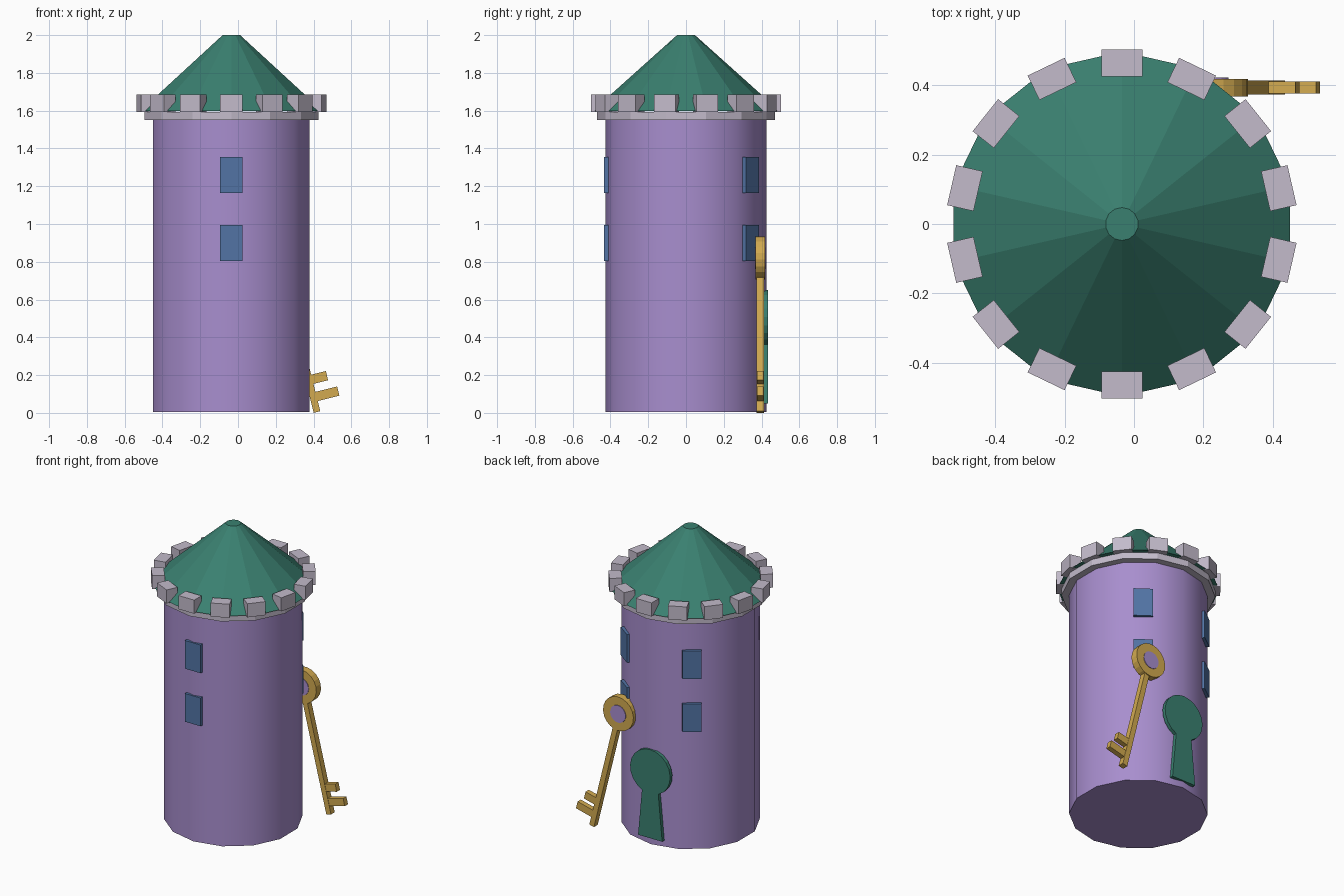
import bpy, bmesh, math
from mathutils import Matrix, Vector

if "Cube" in bpy.data.objects:
    bpy.data.objects.remove(bpy.data.objects["Cube"])

CX = -0.035          # tower axis
SIDES = 14


def material(name, r, g, b):
    lin = [((c / 255 + 0.055) / 1.055) ** 2.4 for c in (r, g, b)]
    m = bpy.data.materials.new(name)
    m.diffuse_color = (*lin, 1)
    m.use_nodes = True
    m.node_tree.nodes["Principled BSDF"].inputs["Base Color"].default_value = m.diffuse_color
    return m


PURPLE = material("purple", 168, 142, 206)
GREY = material("pale_grey", 195, 187, 203)
GREEN = material("green", 58, 128, 112)
BLUE = material("blue", 82, 116, 165)
GOLD = material("gold", 210, 170, 80)


def finish(name, bm, mat, smooth=False):
    bmesh.ops.recalc_face_normals(bm, faces=bm.faces)
    me = bpy.data.meshes.new(name)
    bm.to_mesh(me)
    bm.free()
    me.materials.append(mat)
    ob = bpy.data.objects.new(name, me)
    bpy.context.collection.objects.link(ob)
    if smooth:
        bpy.ops.object.select_all(action='DESELECT')
        ob.select_set(True)
        bpy.context.view_layer.objects.active = ob
        bpy.ops.object.shade_smooth_by_angle(angle=math.radians(32))
    return ob


def circle(r, n, start=90, cx=0, cy=0):
    return [(cx + r * math.cos(math.radians(start + 360 * i / n)),
             cy + r * math.sin(math.radians(start + 360 * i / n))) for i in range(n)]


def frustum(name, r0, r1, z0, z1, mat, smooth=False):
    bm = bmesh.new()
    lo = [bm.verts.new((x + CX, y, z0)) for x, y in circle(r0, SIDES)]
    hi = [bm.verts.new((x + CX, y, z1)) for x, y in circle(r1, SIDES)]
    bm.faces.new(lo)
    bm.faces.new(hi)
    for i in range(SIDES):
        j = (i + 1) % SIDES
        bm.faces.new((lo[i], lo[j], hi[j], hi[i]))
    return finish(name, bm, mat, smooth)


def box(name, size, matrix, mat):
    bm = bmesh.new()
    bmesh.ops.create_cube(bm, size=1, matrix=matrix @ Matrix.Diagonal((*size, 1)))
    return finish(name, bm, mat)


def around(deg, r, z):
    """Frame on the tower: local x points outward, y along the wall."""
    return (Matrix.Translation((CX, 0, z)) @ Matrix.Rotation(math.radians(deg), 4, 'Z')
            @ Matrix.Translation((r, 0, 0)))


def plate(name, pts, y0, y1, mat):
    """Outline in x and z, extruded along y."""
    bm = bmesh.new()
    f = bm.faces.new([bm.verts.new((x, y0, z)) for x, z in pts])
    ext = bmesh.ops.extrude_face_region(bm, geom=[f])
    bmesh.ops.translate(bm, vec=(0, y1 - y0, 0),
                        verts=[v for v in ext['geom'] if isinstance(v, bmesh.types.BMVert)])
    return finish(name, bm, mat)


# Tower body, cornice and roof
frustum("tower_wall", 0.425, 0.425, 0.006, 1.56, PURPLE, smooth=True)
frustum("cornice", 0.472, 0.472, 1.55, 1.594, GREY)
frustum("roof", 0.497, 0.0475, 1.597, 2.0, GREEN)

# Battlement blocks
for k in range(SIDES):
    box(f"battlement_{k + 1}", (0.078, 0.118, 0.092),
        around(90 + 360 * k / SIDES, 0.464, 1.639), GREY)

# Windows: three columns of two
for c, deg in enumerate((-90, 54, 126)):
    for r, z in enumerate((0.90, 1.259)):
        box(f"window_{c + 1}_{r + 1}", (0.024, 0.118, 0.191), around(deg, 0.422, z), BLUE)

# Keyhole door on the back: round head with a flared stem
head = [(CX + 0.15 * math.cos(math.radians(a)), 0.5 + 0.15 * math.sin(math.radians(a)))
        for a in [-66 + 312 * i / 18 for i in range(19)]]
plate("keyhole_door", head + [(CX - 0.09, 0.05), (CX + 0.09, 0.05)], 0.41, 0.434, GREEN)

# Key leaning beside the tower; local x runs along the teeth, local z up the shaft
KEY = Matrix.Translation((0.215, 0.393, 0.819)) @ Matrix.Rotation(math.radians(-14), 4, 'Y')

# Key bow: flat ring
bm = bmesh.new()
N = 20
loops = [[bm.verts.new((x, y, z)) for x, z in circle(r, N)]
         for r, y in ((0.114, -0.025), (0.114, 0.025), (0.058, 0.025), (0.058, -0.025))]
for a in range(4):
    p, q = loops[a], loops[(a + 1) % 4]
    for i in range(N):
        j = (i + 1) % N
        bm.faces.new((p[i], p[j], q[j], q[i]))
bow = finish("key_bow", bm, GOLD)
bow.matrix_world = KEY

# Key gem filling the bow
gem = plate("key_gem", circle(0.058, N), -0.029, 0.029, PURPLE)
gem.matrix_world = KEY


def key_bar(name, x0, x1, z0, z1, depth):
    box(name, (x1 - x0, depth, z1 - z0),
        KEY @ Matrix.Translation(((x0 + x1) / 2, 0, (z0 + z1) / 2)), GOLD)


# Key shaft and teeth
key_bar("key_shaft", -0.018, 0.018, -0.839, -0.10, 0.04)
key_bar("key_tooth_upper", 0.0, 0.098, -0.69, -0.64, 0.035)
key_bar("key_tooth_lower", 0.0, 0.136, -0.784, -0.734, 0.035)
